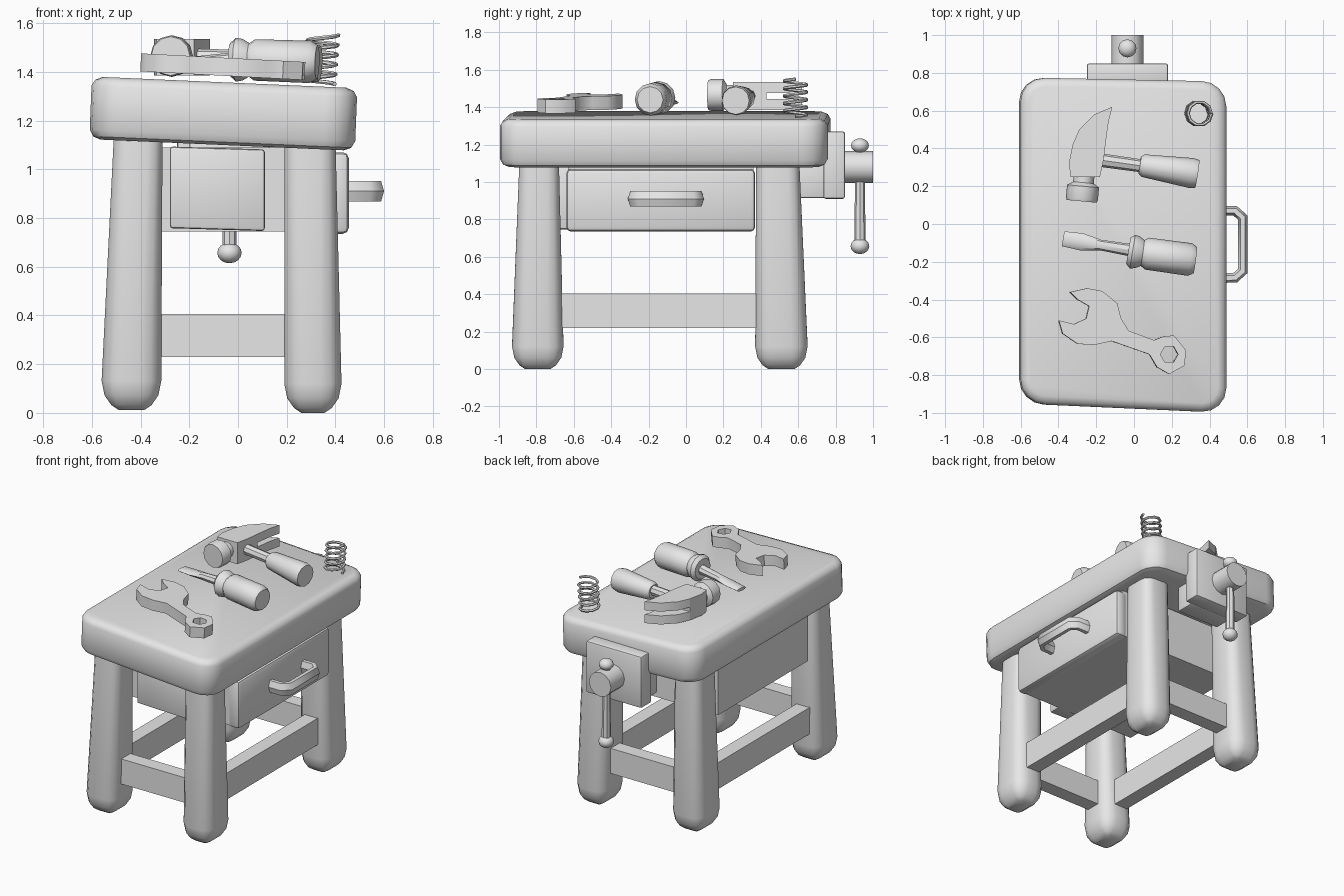
import bpy, bmesh, math
from mathutils import Vector

if "Cube" in bpy.data.objects:
    bpy.data.objects.remove(bpy.data.objects["Cube"])

mat = bpy.data.materials.new("plain_grey")
mat.diffuse_color = (0.8, 0.8, 0.8, 1)
mat.use_nodes = True
mat.node_tree.nodes["Principled BSDF"].inputs["Base Color"].default_value = mat.diffuse_color


def finish(obj, angle=40):
    obj.data.materials.clear()
    obj.data.materials.append(mat)
    bpy.ops.object.select_all(action='DESELECT')
    obj.select_set(True)
    bpy.context.view_layer.objects.active = obj
    bpy.ops.object.shade_smooth_by_angle(angle=math.radians(angle))
    return obj


def from_bmesh(name, bm, angle=40):
    bmesh.ops.recalc_face_normals(bm, faces=bm.faces)
    mesh = bpy.data.meshes.new(name)
    bm.to_mesh(mesh)
    bm.free()
    obj = bpy.data.objects.new(name, mesh)
    bpy.context.collection.objects.link(obj)
    return finish(obj, angle)


def loft(name, rings, angle=40, warp=None):
    """Skin a stack of equal point rings and cap both ends."""
    bm = bmesh.new()
    loops = [[bm.verts.new(warp(Vector(p)) if warp else p) for p in r] for r in rings]
    n = len(loops[0])
    for a, b in zip(loops, loops[1:]):
        for i in range(n):
            bm.faces.new((a[i], a[(i + 1) % n], b[(i + 1) % n], b[i]))
    bm.faces.new(loops[0])
    bm.faces.new(loops[-1])
    return from_bmesh(name, bm, angle)


def rounded_rect(x0, x1, y0, y1, z, r, inset=0, steps=3):
    pts = []
    for k, (cx, cy) in enumerate(((x1 - r, y1 - r), (x0 + r, y1 - r),
                                  (x0 + r, y0 + r), (x1 - r, y0 + r))):
        for s in range(steps + 1):
            a = math.pi / 2 * (k + s / steps)
            pts.append((cx + (r - inset) * math.cos(a), cy + (r - inset) * math.sin(a), z))
    return pts


def box(name, x0, x1, y0, y1, z0, z1, bevel=0.0, warp=None):
    bm = bmesh.new()
    bmesh.ops.create_cube(bm, size=1)
    for v in bm.verts:
        v.co = Vector(((x0, x1)[v.co.x > 0], (y0, y1)[v.co.y > 0], (z0, z1)[v.co.z > 0]))
        if warp:
            v.co = warp(v.co)
    if bevel:
        bmesh.ops.bevel(bm, geom=bm.edges[:], offset=bevel, segments=2,
                        profile=0.5, affect='EDGES')
    return from_bmesh(name, bm)


def rod(name, p0, p1, profile, sides=12, flat=None):
    """Turned part from p0 to p1; profile holds (fraction, radius)."""
    p0, p1 = Vector(p0), Vector(p1)
    axis = (p1 - p0).normalized()
    ref = Vector((0, 0, 1)) if abs(axis.z) < 0.9 else Vector((1, 0, 0))
    u = axis.cross(ref).normalized()
    w = u.cross(axis)
    rings = []
    for i, (t, r) in enumerate(profile):
        h = flat[i] if flat else r
        rings.append([p0.lerp(p1, t) + u * r * math.cos(2 * math.pi * k / sides)
                      + w * h * math.sin(2 * math.pi * k / sides) for k in range(sides)])
    return loft(name, rings)


def ball(name, pos, r, squash=1.0):
    bm = bmesh.new()
    bmesh.ops.create_uvsphere(bm, u_segments=12, v_segments=8, radius=r)
    for v in bm.verts:
        v.co.z *= squash
        v.co += Vector(pos)
    return from_bmesh(name, bm, 60)


def curve(name, splines, closed=False, **settings):
    cu = bpy.data.curves.new(name, 'CURVE')
    for key, val in settings.items():
        setattr(cu, key, val)
    for pts in splines:
        s = cu.splines.new('POLY')
        s.points.add(len(pts) - 1)
        for p, q in zip(s.points, pts):
            p.co = (*q, 1) if len(q) == 3 else (*q, 0, 1)
        s.use_cyclic_u = closed
    obj = bpy.data.objects.new(name, cu)
    bpy.context.collection.objects.link(obj)
    bpy.ops.object.select_all(action='DESELECT')
    obj.select_set(True)
    bpy.context.view_layer.objects.active = obj
    bpy.ops.object.convert(target='MESH')
    return finish(bpy.context.view_layer.objects.active, 50)


# Thick rounded top, leaning slightly and out of square
def lean(v):
    k = 0.045 if v.y < 0 else 0.02
    return Vector((v.x + 0.04 * (v.z - 1.23), v.y - k * (v.x + 0.06), v.z - 0.044 * (v.x + 0.06)))


loft("table_top", [rounded_rect(-0.605, 0.485, -0.975, 0.765, z, 0.13, i, 4) for z, i in
                   ((1.10, 0.045), (1.112, 0.015), (1.14, 0), (1.32, 0),
                    (1.345, 0.015), (1.357, 0.045))], 40, lean)

# Four tapering legs with rounded feet
for side, xb0, xb1, xt0, xt1 in (("left", -0.56, -0.315, -0.51, -0.31),
                                 ("right", 0.19, 0.425, 0.19, 0.40)):
    for end, yb0, yb1, yt0, yt1 in (("front", -0.93, -0.655, -0.89, -0.68),
                                    ("back", 0.37, 0.65, 0.375, 0.605)):
        drop = 0.012 if side == "left" else 0
        feet = [rounded_rect(xb0, xb1, yb0, yb1, z + drop, 0.085, i)
                for z, i in ((0.0, 0.07), (0.02, 0.04), (0.06, 0.012), (0.12, 0))]
        loft(f"{end}_{side}_leg", feet + [rounded_rect(xt0, xt1, yt0, yt1, 1.13, 0.06)], 50)

# Lower rails
for side, x in (("left", -0.44), ("right", 0.305)):
    box(f"{side}_rail", x - 0.05, x + 0.05, -0.72, 0.45, 0.22, 0.405)
for end, y in (("front", -0.79), ("back", 0.51)):
    box(f"{end}_rail", -0.38, 0.26, y - 0.05, y + 0.05, 0.23, 0.405)

# Drawer case, bowed drawer front and pull
box("drawer_case", -0.50, 0.40, -0.63, 0.36, 0.745, 1.09)
box("drawer_front", 0.37, 0.455, -0.64, 0.37, 0.735, 1.07, 0.025)
box("front_box", -0.28, 0.11, -0.72, -0.55, 0.75, 1.085, 0.012,
    lambda v: Vector((v.x, v.y, v.z - 0.03 * v.x)))
pull = curve("drawer_pull", [[(0.43, 0.07), (0.535, 0.07), (0.575, 0.035), (0.575, -0.25),
                              (0.535, -0.285), (0.43, -0.285)]],
             dimensions='3D', bevel_depth=0.027, bevel_resolution=1, use_fill_caps=True)
pull.scale.z = 1.8
pull.location.z = 0.91

# Vise on the back
box("vise_inner_jaw", -0.20, 0.13, 0.60, 0.76, 0.915, 1.13, 0.01)
box("vise_outer_jaw", -0.25, 0.18, 0.735, 0.85, 0.91, 1.27, 0.012)
rod("vise_screw", (-0.035, 0.84, 1.08), (-0.035, 1.0, 1.08), [(0, 0.085), (1, 0.085)])
rod("vise_bar", (-0.035, 0.93, 0.65), (-0.035, 0.93, 1.19), [(0, 0.03), (1, 0.025)], 8)
ball("vise_bar_top_knob", (-0.035, 0.93, 1.195), 0.048, 0.8)
ball("vise_bar_bottom_knob", (-0.035, 0.93, 0.657), 0.05, 0.85)

# Wrench: flat outline with a six-sided hole
outline = [(-.34, -.36), (-.25, -.34), (-.17, -.355), (-.09, -.42), (-.07, -.50), (-.03, -.565),
           (.105, -.615), (.155, -.595), (.21, -.59), (.275, -.67), (.265, -.75), (.185, -.795),
           (.12, -.757), (.08, -.69), (-.12, -.62), (-.21, -.64), (-.30, -.635), (-.38, -.58),
           (-.40, -.51), (-.32, -.53), (-.255, -.50), (-.24, -.435), (-.30, -.40)]
hole = [(0.185 + 0.047 * math.cos(a * math.pi / 3), -0.69 + 0.047 * math.sin(a * math.pi / 3))
        for a in range(6)]
wrench = curve("wrench", [outline, hole], True, dimensions='2D', fill_mode='BOTH', extrude=0.037)
wrench.location.z = 1.418
wrench.rotation_euler.y = math.radians(3)


# Claw hammer lying on its side
def plate(name, pts, z0, z1):
    return loft(name, [[(x, y, z) for x, y in pts] for z in (z0, z1)])


plate("hammer_head", [(-.335, .25), (-.345, .32), (-.325, .42), (-.15, .43), (-.16, .345),
                      (-.18, .25)], 1.385, 1.535)
claw = [(-.325, .42), (-.29, .50), (-.21, .58), (-.115, .62), (-.135, .54), (-.15, .43)]
plate("hammer_lower_claw", claw, 1.385, 1.445)
plate("hammer_upper_claw", claw, 1.475, 1.535)
rod("hammer_face", (-.277, .12, 1.465), (-.262, .28, 1.465),
    [(0, 0.08), (0.1, 0.085), (0.5, 0.085), (0.62, 0.055), (1, 0.055)])
rod("hammer_shaft", (-.19, .34, 1.46), (.06, .305, 1.455), [(0, 0.036), (1, 0.034)], 8)
rod("hammer_grip", (.03, .312, 1.45), (.335, .265, 1.435),
    [(0, 0.045), (0.06, 0.06), (0.9, 0.08), (1, 0.074)])

# Screwdriver
rod("screwdriver_blade", (-.375, -.078, 1.425), (.02, -.145, 1.45),
    [(0, 0.04), (0.25, 0.046), (0.5, 0.028), (1, 0.034)], 8, [0.012, 0.014, 0.026, 0.034])
rod("screwdriver_collar", (-.03, -.142, 1.45), (.06, -.157, 1.45),
    [(0, 0.07), (0.25, 0.09), (0.55, 0.085), (1, 0.06)])
rod("screwdriver_handle", (.04, -.153, 1.45), (.325, -.192, 1.44),
    [(0, 0.065), (0.1, 0.085), (0.9, 0.087), (1, 0.07)])

# Loose coil spring
coil = [(0.335 + 0.062 * math.cos(k * math.pi / 5) + 0.003 * k / 10,
         0.585 + 0.062 * math.sin(k * math.pi / 5), 1.35 + 0.2 * k / 50) for k in range(51)]
curve("spring", [coil], dimensions='3D', bevel_depth=0.009, bevel_resolution=1, use_fill_caps=True)
